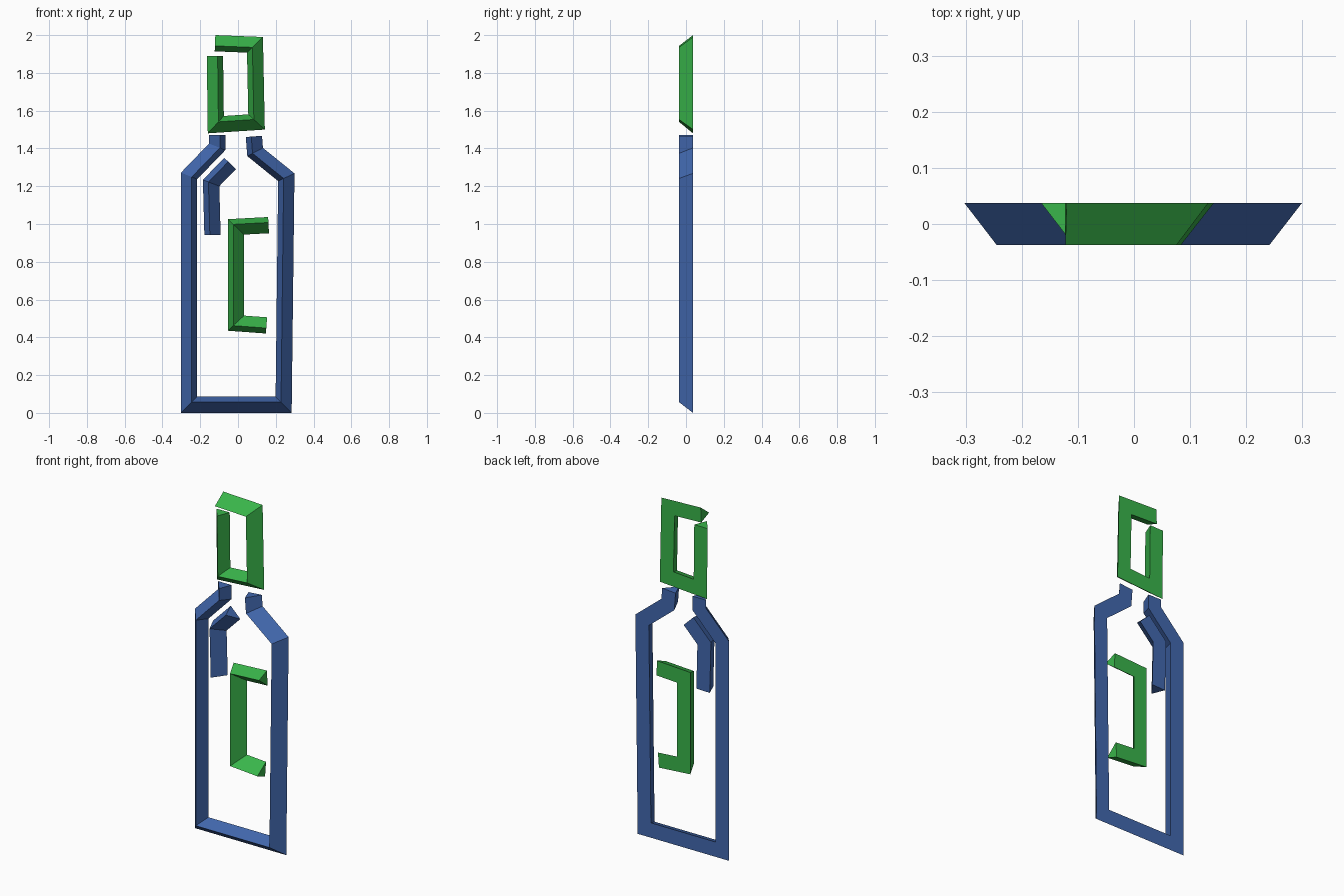
import bpy, bmesh
from mathutils import Vector

cube = bpy.data.objects.get("Cube")
if cube:
    bpy.data.objects.remove(cube, do_unlink=True)

HALF_DEPTH = 0.037   # flat back at +y, ridge at -y
RIDGE = 0.057        # ridge distance from the base edge
WIDTH = 0.086        # full stroke width


def material(name, rgb):
    mat = bpy.data.materials.new(name)
    mat.use_nodes = True
    mat.diffuse_color = (*rgb, 1)
    mat.node_tree.nodes["Principled BSDF"].inputs["Base Color"].default_value = (*rgb, 1)
    return mat


def mitres(points):
    """Offset direction at every path point, towards the left of travel."""
    normals = []
    for a, b in zip(points, points[1:]):
        d = (b - a).normalized()
        normals.append(Vector((-d.y, d.x)))
    result = [normals[0]]
    for n, m in zip(normals, normals[1:]):
        result.append((n + m) / (1 + n.dot(m)))
    return result + [normals[-1]]


def stroke(name, path, mat):
    """Mitred three-sided bar along an (x, z) edge path, with capped ends."""
    points = [Vector(p) for p in path]
    bm = bmesh.new()
    rings = []
    for p, m in zip(points, mitres(points)):
        ring = []
        for offset, y in ((0, HALF_DEPTH), (RIDGE, -HALF_DEPTH), (WIDTH, HALF_DEPTH)):
            q = p + m * offset
            ring.append(bm.verts.new((q.x, y, q.y)))
        rings.append(ring)
    for r, s in zip(rings, rings[1:]):
        for i in range(3):
            j = (i + 1) % 3
            bm.faces.new((r[i], r[j], s[j], s[i]))
    bm.faces.new(rings[0])
    bm.faces.new(rings[-1])
    bmesh.ops.recalc_face_normals(bm, faces=bm.faces)
    mesh = bpy.data.meshes.new(name)
    bm.to_mesh(mesh)
    bm.free()
    mesh.materials.append(mat)
    obj = bpy.data.objects.new(name, mesh)
    bpy.context.collection.objects.link(obj)
    return obj


blue = material("blue", (0.055, 0.14, 0.43))
green = material("green", (0.041, 0.462, 0.069))

# Bottle outline, from the left neck round the base to the right neck
stroke("bottle_outline", [
    (-0.153, 1.472), (-0.153, 1.426), (-0.302, 1.272), (-0.302, 0.0),
    (0.284, 0.0), (0.299, 1.268), (0.132, 1.403), (0.127, 1.467)], blue)

# Bent highlight inside the shoulder
stroke("shoulder_highlight", [
    (-0.092, 0.943), (-0.099, 1.20), (-0.011, 1.29)], blue)

# Cap outline with a gap at its upper corner
stroke("cap_outline", [
    (-0.165, 1.889), (-0.160, 1.48), (0.142, 1.50),
    (0.132, 1.99), (-0.12, 2.0)], green)

# Open bracket for the label
stroke("label_bracket", [
    (0.154, 0.506), (0.032, 0.515), (0.032, 0.944), (0.164, 0.951)], green)
